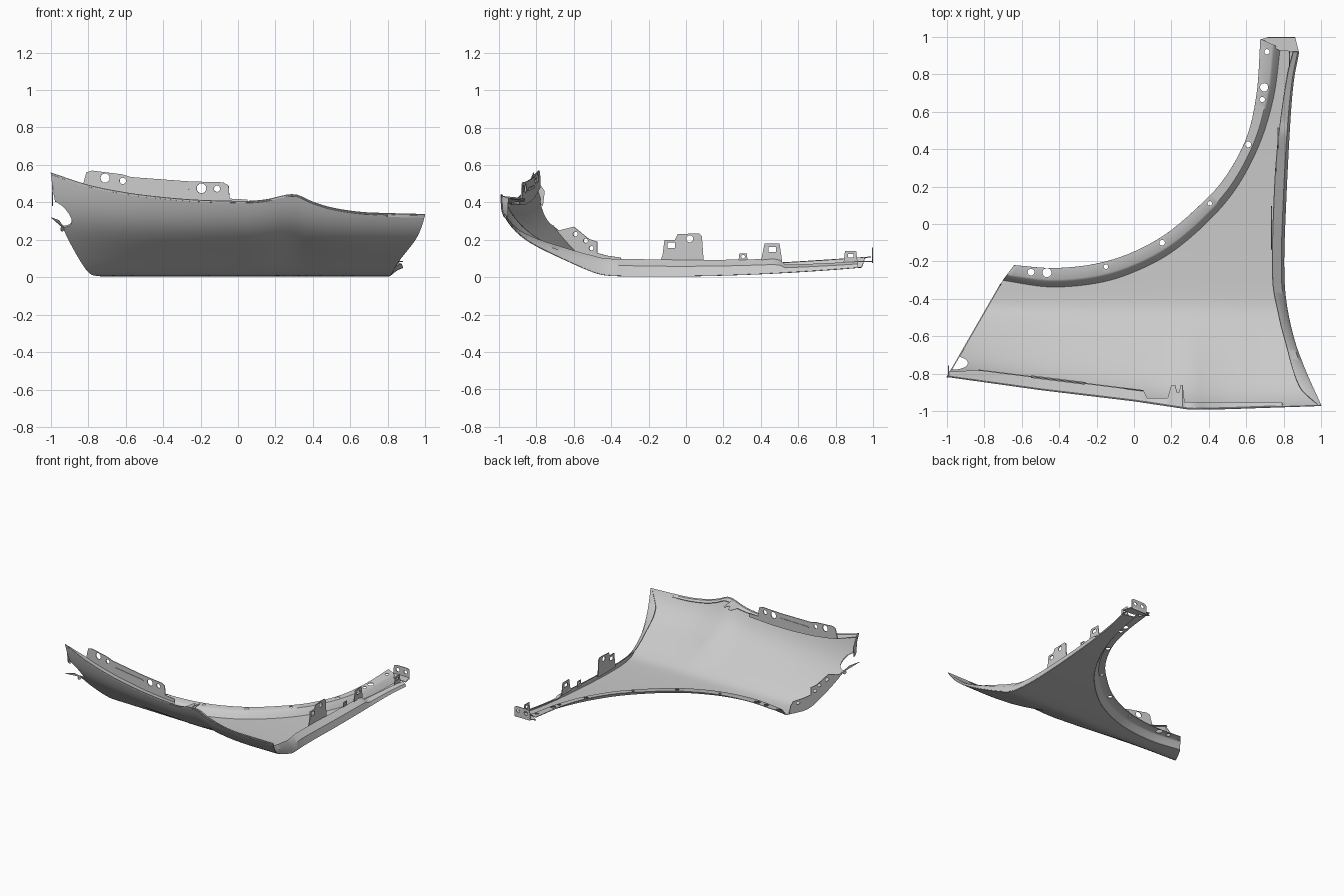
import bpy, bmesh, math
from mathutils import Vector, Matrix

if "Cube" in bpy.data.objects:
    bpy.data.objects.remove(bpy.data.objects["Cube"])

# ---------- helpers ----------
def interp(pts, x, smooth=True):
    x = min(max(x, pts[0][0]), pts[-1][0])
    n = len(pts)
    i = next(k for k in range(n - 1) if x <= pts[k + 1][0])
    (x0, y0), (x1, y1) = pts[i], pts[i + 1]
    h, t = x1 - x0, (x - x0) / (x1 - x0)
    if not smooth:
        return y0 + (y1 - y0) * t
    def slope(k):
        a, b = pts[max(k - 1, 0)], pts[min(k + 1, n - 1)]
        return (b[1] - a[1]) / (b[0] - a[0])
    return ((2*t**3 - 3*t**2 + 1) * y0 + (t**3 - 2*t**2 + t) * h * slope(i)
            + (3*t**2 - 2*t**3) * y1 + (t**3 - t**2) * h * slope(i + 1))

def path(pts, u):
    """Smooth curve through 2D points, u in 0..1."""
    s = u * (len(pts) - 1)
    return Vector([interp([(k, p[a]) for k, p in enumerate(pts)], s) for a in (0, 1)])

def grid(name, rows, thick=0.005):
    bm = bmesh.new()
    vs = [[bm.verts.new(p) for p in r] for r in rows]
    for r, q in zip(vs, vs[1:]):
        for j in range(len(r) - 1):
            bm.faces.new((r[j], r[j + 1], q[j + 1], q[j]))
    bmesh.ops.recalc_face_normals(bm, faces=bm.faces)
    me = bpy.data.meshes.new(name)
    bm.to_mesh(me)
    ob = bpy.data.objects.new(name, me)
    bpy.context.collection.objects.link(ob)
    m = ob.modifiers.new("sheet", 'SOLIDIFY')
    m.thickness, m.offset = thick, 0
    select(ob)
    bpy.ops.object.modifier_apply(modifier=m.name)
    bpy.ops.object.shade_smooth_by_angle(angle=math.radians(35))
    return ob

def select(ob):
    bpy.ops.object.select_all(action='DESELECT')
    ob.select_set(True)
    bpy.context.view_layer.objects.active = ob

def cut(ob, discs):
    """Cut vertical elliptical holes (x, y, rx, ry)."""
    bm = bmesh.new()
    for x, y, rx, ry in discs:
        bmesh.ops.create_cone(bm, cap_ends=True, segments=20, radius1=1, radius2=1, depth=2,
            matrix=Matrix.Translation((x, y, 0.3)) @ Matrix.Diagonal((rx, ry, 1, 1)))
    me = bpy.data.meshes.new("cutter")
    bm.to_mesh(me)
    c = bpy.data.objects.new("cutter", me)
    bpy.context.collection.objects.link(c)
    c.hide_render = True
    m = ob.modifiers.new("holes", 'BOOLEAN')
    m.operation, m.solver, m.object = 'DIFFERENCE', 'EXACT', c
    select(ob)
    bpy.ops.object.modifier_apply(modifier=m.name)
    bpy.data.objects.remove(c)

def disc(a, b, r):
    return [(a + r*math.cos(k*math.pi/8), b + r*math.sin(k*math.pi/8)) for k in range(16)]

def box(a0, a1, b0, b1):
    return [(a0, b0), (a1, b0), (a1, b1), (a0, b1)]

def plate(name, outline, holes, origin, axis, up=(0, 0, 1), depth=0.003):
    """Flat plate with holes drawn in (axis, up) coordinates."""
    cu = bpy.data.curves.new(name, 'CURVE')
    cu.dimensions, cu.fill_mode, cu.extrude = '2D', 'BOTH', depth
    for loop in [outline] + holes:
        sp = cu.splines.new('POLY')
        sp.points.add(len(loop) - 1)
        for p, (a, b) in zip(sp.points, loop):
            p.co = (a, b, 0, 1)
        sp.use_cyclic_u = True
    ob = bpy.data.objects.new(name, cu)
    bpy.context.collection.objects.link(ob)
    a, b = Vector(axis), Vector(up)
    ob.matrix_world = Matrix.Translation(origin) @ Matrix((a, b, a.cross(b).normalized())).transposed().to_4x4()
    select(ob)
    bpy.ops.object.convert(target='MESH')
    return ob

# ---------- panel outline and surface height ----------
EDGE_Y = [(-1, -.815), (-.5, -.885), (0, -.945), (.3, -.99), (.5, -.987), (1, -.97)]
EDGE_Z = [(-1, .55), (-.8, .485), (-.6, .445), (-.4, .42), (-.2, .405), (.05, .40), (.15, .408),
          (.3, .435), (.4, .395), (.5, .365), (.65, .342), (.8, .335), (1, .33)]
RIGHT = [(1, -.97), (.91, -.77), (.85, -.6), (.81, -.4), (.80, -.2), (.81, .1), (.83, .5), (.85, .75), (.88, .92)]
FOLD = [(-.70, -.3), (-.45, -.335), (-.2, -.315), (0, -.255), (.2, -.15), (.4, .02), (.55, .2), (.67, .43), (.745, .68), (.78, .94)]
LIP = [(-.64, -.22), (-.43, -.235), (-.22, -.215), (-.03, -.16), (.16, -.06), (.33, .08), (.48, .24), (.6, .46), (.655, .7), (.675, .99)]

def height(x, y):
    ye, ze = interp(EDGE_Y, x, False), interp(EDGE_Z, x)
    t = (y + .46) / (ye + .46)
    s = min((t + math.sqrt(t*t + .012)) / 2, 1.02)
    z = ze * (.72 * s + .28 * s**8)
    return .004 + z + .05 * max(0, (y + .2) / 1.15)**2

def on_skin(p, dz=0):
    return (p[0], p[1], height(p[0], p[1]) + dz)

def outer(u):
    if u <= .5:
        x = -1 + 4 * u
        return Vector((x, interp(EDGE_Y, x, False)))
    return path(RIGHT, u * 2 - 1)

# ---------- outer skin, with the notch at the left corner ----------
N, M = 140, 48
rows = []
for k in range(N + 1):
    a, b = path(FOLD, k / N), outer(k / N)
    rows.append([on_skin(a.lerp(b, 1 - (1 - j / M)**1.35)) for j in range(M + 1)])
skin = grid("outer_skin", rows)
cut(skin, [(-.965, -.742, .078, .036)])

# ---------- wheel arch: steep fold and flat lip with holes ----------
rows = []
for k in range(91):
    a, b = path(FOLD, k / 90), path(LIP, k / 90)
    z = height(*a)
    rows.append([(*a.lerp(b, f), z + d) for f, d in ((0, 0), (.1, .012), (.3, .045), (.4, .052), (1, .055))])
arch = grid("wheel_arch_lip", rows)
cut(arch, [(x, y, r, r) for x, y, r in ((-.55, -.257, .018), (-.465, -.26, .024), (-.15, -.228, .012),
    (.15, -.1, .015), (.405, .11, .012), (.61, .425, .016), (.685, .665, .014), (.695, .73, .022), (.71, .92, .014))])

# ---------- door side return flange ----------
INNER_X = [(-.97, .985), (-.87, .885), (-.6, .80), (-.5, .775), (-.3, .74), (.2, .75), (.5, .775), (.8, .82), (.92, .85)]
RISE = [(-.97, .0), (-.85, .03), (-.5, .085), (-.3, .09), (.49, .075), (.53, .04), (.92, .03)]
rows = []
for k in range(81):
    p = path(RIGHT, k / 80)
    z, r = height(*p), interp(RISE, p.y, False)
    xi = interp(INNER_X, p.y)
    rows.append([(p.x, p.y, z), (p.x * .75 + xi * .25, p.y, z + r * .6), (xi, p.y, z + r)])
grid("door_side_flange", rows)

# ---------- hood side ledge ----------
LEDGE_Y = [(-.99, -.79), (-.83, -.78), (.05, -.89), (.07, -.93), (.18, -.93), (.2, -.86), (.22, -.86), (.225, -.9),
           (.24, -.9), (.245, -.86), (.26, -.86), (.27, -.95), (.79, -.955), (.8, -.975), (.99, -.965)]
rows = []
for k in range(199):
    x = -.99 + k * .01
    ye, ze, yi = interp(EDGE_Y, x, False), interp(EDGE_Z, x), interp(LEDGE_Y, x, False)
    rows.append([(x, ye, ze), (x, max(yi, ye + .003), ze - .012)])
grid("hood_side_ledge", rows, .004)

# ---------- hood mounting strip ----------
HOOD = dict(origin=(0, -.884, 0), axis=(1, -.125, 0))
plate("hood_mount_strip",
      [(-.83, .485), (-.81, .56), (-.78, .57), (-.62, .55), (-.57, .535), (-.26, .512), (-.08, .507), (-.05, .49),
       (-.045, .42), (.05, .415), (.05, .385), (-.2, .39), (-.4, .405), (-.6, .43), (-.83, .48)],
      [disc(-.71, .53, .025), disc(-.615, .515, .017), disc(-.195, .475, .026), disc(-.112, .473, .017)], **HOOD)
plate("hood_strip_bead", [(-.54, .475), (-.27, .46), (-.26, .468), (-.27, .476), (-.54, .491), (-.55, .483)],
      [], depth=.007, **HOOD)

# ---------- door side tabs ----------
def door_tab(name, x, outline, holes):
    plate(name, outline, holes, (x, 0, 0), (0, 1, 0))
door_tab("door_tab_large", .735,
         [(-.14, .08), (-.125, .12), (-.115, .2), (-.06, .2), (-.045, .23), (.07, .235), (.085, .22), (.095, .08)],
         [box(-.1, -.06, .155, .185), disc(.02, .205, .019)])
door_tab("door_tab_middle", .77, [(.4, .08), (.42, .18), (.5, .18), (.515, .08)], [box(.44, .48, .135, .162)])
door_tab("door_tab_small", .758, [(.28, .08), (.285, .128), (.325, .128), (.33, .08)], [disc(.305, .11, .01)])
door_tab("door_tab_tip", .83, [(.84, .06), (.85, .14), (.91, .14), (.92, .06)], [box(.865, .895, .105, .125)])

# ---------- bumper side flange along the left edge ----------
left = [(-.82, .32), (-.75, .305), (-.68, .25), (-.6, .27), (-.52, .205), (-.475, .19), (-.475, .13),
        (-.42, .115), (-.35, .105), (-.33, .07)]
base = [(y, height(-.5275 + .575 * y, y)) for y in (-.32, -.4, -.45, -.5, -.55, -.6, -.65, -.7)]
plate("bumper_side_flange", left + base,
      [disc(-.715, .258, .013), disc(-.59, .23, .013), disc(-.535, .195, .012), disc(-.505, .155, .012), disc(-.385, .085, .012)],
      (-.5275, 0, 0), (.575, 1, 0))
# ---------- corner wall at the left end ----------
plate("corner_wall", [(-.81, .54), (-.755, .46), (-.765, .38), (-.79, .40)], [], (-.99, 0, 0), (0, 1, 0))

# ---------- pillar tip: flat plate and upright end tab ----------
plate("tip_plate", [(.675, .985), (.72, 1), (.86, 1), (.88, .92), (.78, .925), (.73, .95)], [], (0, 0, .085),
      (1, 0, 0), (0, 1, 0))
plate("tip_end_tab", [(.715, .075), (.72, .15), (.74, .16), (.84, .16), (.86, .15), (.86, .075)],
      [disc(.755, .125, .016), disc(.825, .125, .014)], (0, .997, 0), (1, 0, 0))
